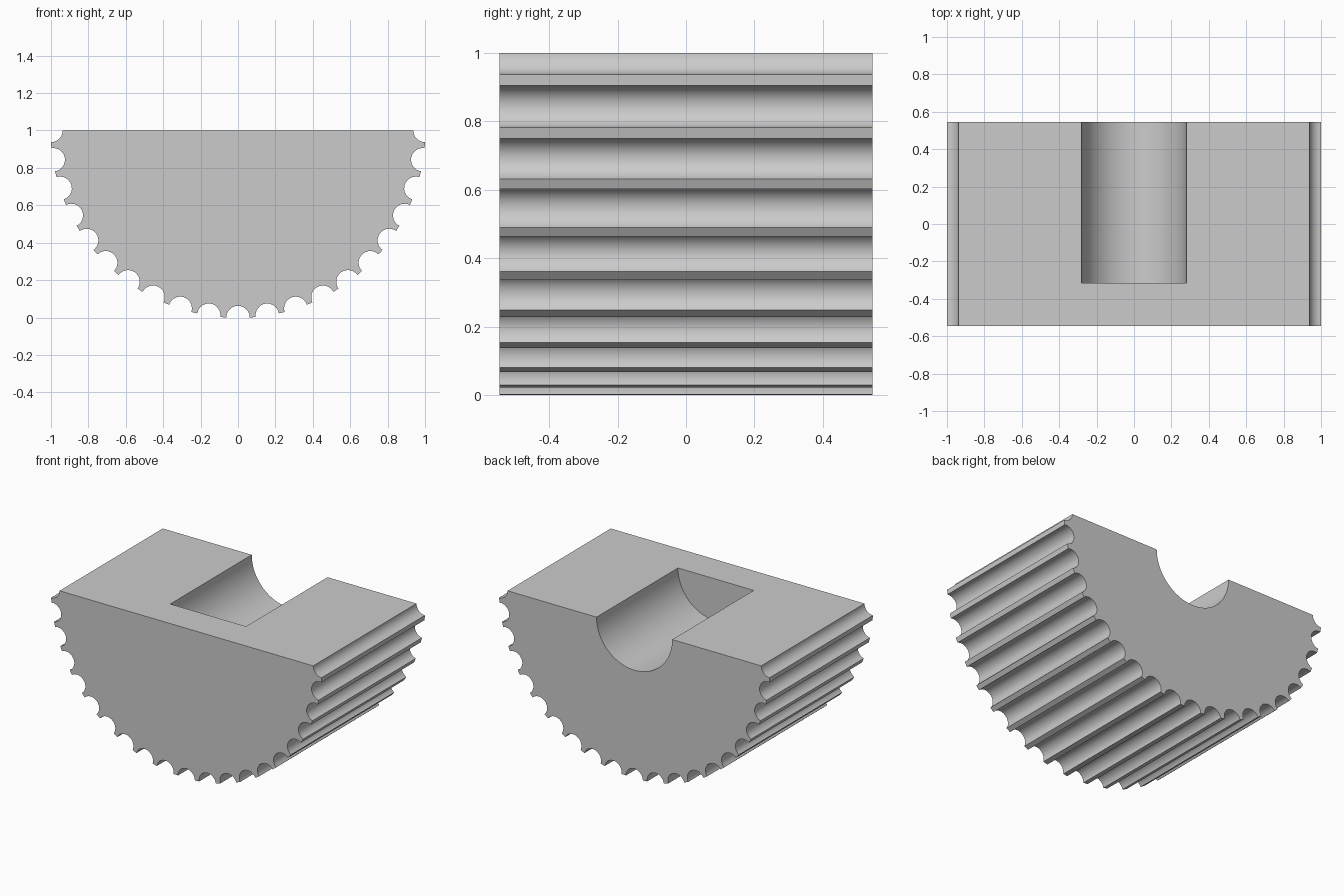
import bpy, bmesh
from math import sin, cos, pi, radians
from mathutils import Vector

if "Cube" in bpy.data.objects:
    bpy.data.objects.remove(bpy.data.objects["Cube"])

HALF_LEN = 0.545      # half length along y
GROOVE_R = 0.0625     # radius of each rim groove
STEP = 9              # degrees between grooves
POCKET_R = 0.28
POCKET_FRONT = -0.315


def extrude_profile(name, points, y0, y1):
    """Solid prism from an x/z outline, running from y0 to y1."""
    bm = bmesh.new()
    face = bm.faces.new([bm.verts.new((x, y0, z)) for x, z in points])
    res = bmesh.ops.extrude_face_region(bm, geom=[face])
    verts = [g for g in res["geom"] if isinstance(g, bmesh.types.BMVert)]
    bmesh.ops.translate(bm, vec=(0, y1 - y0, 0), verts=verts)
    bmesh.ops.recalc_face_normals(bm, faces=bm.faces)
    mesh = bpy.data.meshes.new(name)
    bm.to_mesh(mesh)
    bm.free()
    obj = bpy.data.objects.new(name, mesh)
    bpy.context.collection.objects.link(obj)
    return obj


# Half-disc outline with round grooves along the rim, left to right
outline = []
SEG = 16
for k in range(-10, 11):
    a = radians(-90 + STEP * k)
    out = Vector((cos(a), sin(a)))
    side = Vector((-sin(a), cos(a)))
    first = SEG // 2 if k == -10 else 0      # end grooves are cut by the flat top
    last = SEG // 2 if k == 10 else SEG
    for i in range(first, last + 1):
        t = pi * i / SEG
        p = out - side * GROOVE_R * cos(t) - out * GROOVE_R * sin(t)
        outline.append((p.x, p.y + 1))
body = extrude_profile("grooved_half_wheel", outline, -HALF_LEN, HALF_LEN)

# Half-round pocket in the flat top, open at the back
pocket = [(POCKET_R * cos(pi + pi * i / 48), 1 + POCKET_R * sin(pi + pi * i / 48))
          for i in range(49)]
pocket += [(POCKET_R, 1.2), (-POCKET_R, 1.2)]
cutter = extrude_profile("pocket_cutter", pocket, POCKET_FRONT, HALF_LEN + 0.2)
cutter.hide_render = True

mod = body.modifiers.new("pocket", "BOOLEAN")
mod.operation = "DIFFERENCE"
mod.solver = "EXACT"
mod.object = cutter
bpy.context.view_layer.objects.active = body
body.select_set(True)
bpy.ops.object.modifier_apply(modifier=mod.name)
bpy.data.objects.remove(cutter)

# Smooth grooves and pocket, crisp edges
bpy.ops.object.shade_smooth_by_angle(angle=radians(30))
